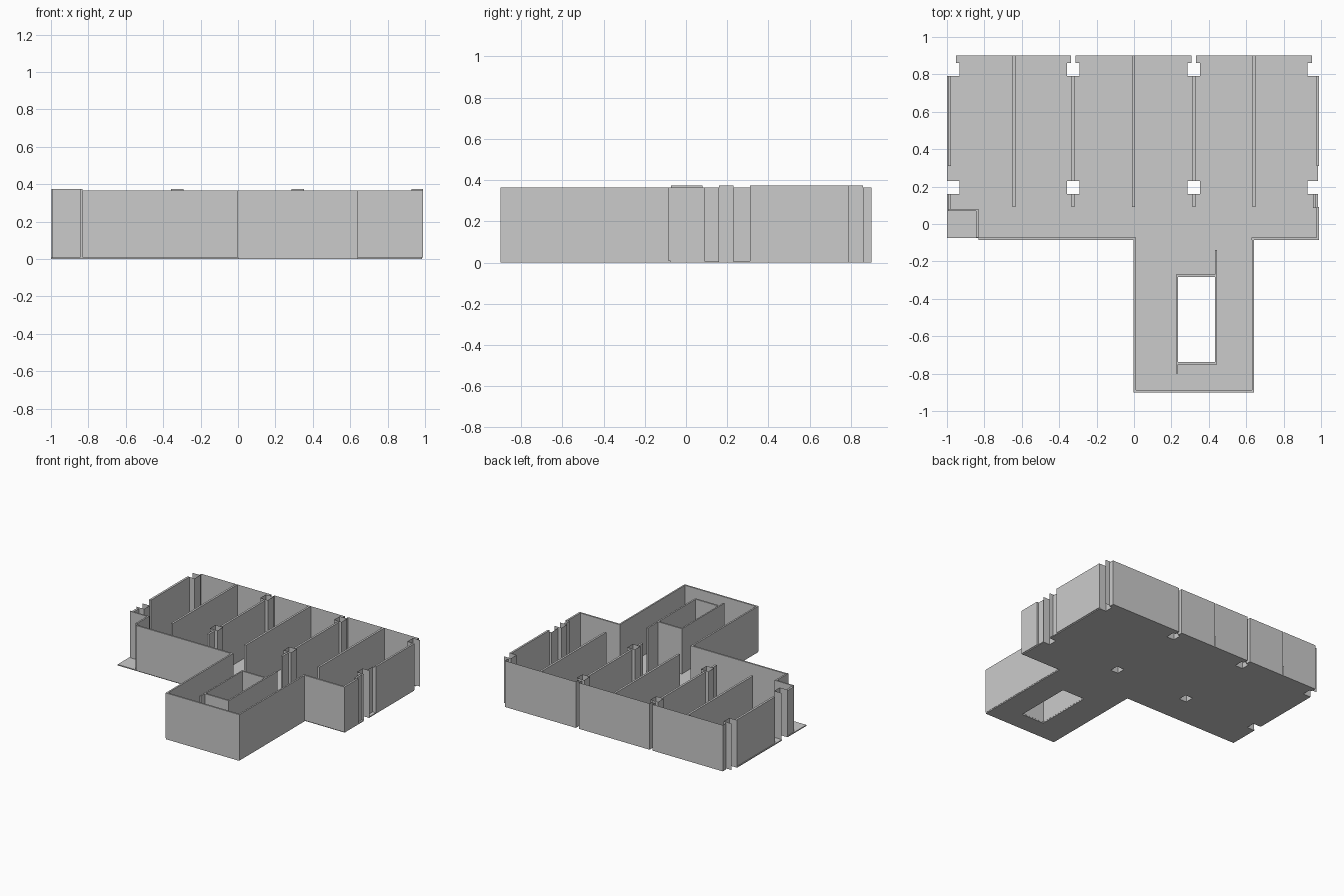
import bpy, bmesh

if "Cube" in bpy.data.objects:
    bpy.data.objects.remove(bpy.data.objects["Cube"])

BASE, WALL, TALL = 0.008, 0.365, 0.375


def make(name, bm):
    bmesh.ops.remove_doubles(bm, verts=bm.verts, dist=1e-5)
    me = bpy.data.meshes.new(name)
    bm.to_mesh(me)
    bm.free()
    ob = bpy.data.objects.new(name, me)
    bpy.context.collection.objects.link(ob)
    return ob


def box(name, x0, x1, y0, y1, top=WALL):
    bm = bmesh.new()
    bmesh.ops.create_cube(bm, size=1)
    for v in bm.verts:
        v.co = (x1 if v.co.x > 0 else x0, y1 if v.co.y > 0 else y0,
                top if v.co.z > 0 else BASE)
    return make(name, bm)


def sheet(name, pts, top=WALL, closed=False):
    """Upright sheet following a plan outline."""
    bm = bmesh.new()
    lo = [bm.verts.new((x, y, BASE)) for x, y in pts]
    hi = [bm.verts.new((x, y, top)) for x, y in pts]
    n = len(pts)
    for i in range(n if closed else n - 1):
        j = (i + 1) % n
        bm.faces.new((lo[i], lo[j], hi[j], hi[i]))
    return make(name, bm)


# Floor plan: two rectangles minus column shafts and stairwell
areas = [(-1, 0.985, -0.075, 0.9), (0, 0.64, -0.9, -0.075)]
holes = [(0.235, 0.432, -0.738, -0.282)]
for y0, y1 in ((0.16, 0.23), (0.79, 0.86)):
    for x0, x1 in ((-1, -0.932), (-0.358, -0.292), (0.287, 0.353), (0.928, 0.985)):
        holes.append((x0, x1, y0, y1))
for x0, x1 in ((-1, -0.952), (-0.337, -0.312), (0.307, 0.332), (0.952, 0.985)):
    holes.append((x0, x1, 0.86, 0.9))

rects = areas + holes
xs = sorted({v for r in rects for v in r[:2]})
ys = sorted({v for r in rects for v in r[2:]})
inside = lambda r, x, y: r[0] < x < r[1] and r[2] < y < r[3]
bm = bmesh.new()
for x0, x1 in zip(xs, xs[1:]):
    for y0, y1 in zip(ys, ys[1:]):
        cx, cy = (x0 + x1) / 2, (y0 + y1) / 2
        if any(inside(r, cx, cy) for r in areas) and not any(inside(r, cx, cy) for r in holes):
            bm.faces.new([bm.verts.new((x, y, BASE)) for x, y in
                          ((x0, y0), (x1, y0), (x1, y1), (x0, y1))])
floor = make("floor", bm)
thick = floor.modifiers.new("thickness", 'SOLIDIFY')
thick.thickness, thick.offset = BASE, -1

# Front walls and wing walls
box("front_wall_left", -0.832, 0.012, -0.085, -0.072)
box("front_wall_right", 0.628, 0.98, -0.085, -0.072)
box("wing_wall_left", -0.003, 0.01, -0.9, -0.085)
box("wing_wall_right", 0.63, 0.642, -0.9, -0.085)
box("wing_wall_front", 0.01, 0.63, -0.9, -0.887)

# Stairwell core
box("core_wall_left", 0.225, 0.236, -0.8, -0.27)
box("core_wall_right", 0.432, 0.444, -0.75, -0.14)
box("core_wall_back", 0.236, 0.432, -0.283, -0.27)
box("core_wall_front", 0.236, 0.432, -0.75, -0.737)

# Recessed entrance corner
box("entrance_wall_side", -0.845, -0.832, -0.072, 0.08, TALL)
box("entrance_wall_back", -0.995, -0.845, 0.07, 0.08, TALL)

# Side walls
box("left_wall_main", -0.995, -0.978, 0.31, 0.79, TALL)
box("left_wall_short", -0.995, -0.978, 0.08, 0.16)
box("right_wall_main", 0.975, 0.99, 0.31, 0.79, TALL)
box("right_wall_front", 0.975, 0.99, -0.085, 0.09)
box("right_wall_short", 0.957, 0.972, 0.085, 0.16)
sheet("right_wall_niche", [(0.985, 0.23), (0.957, 0.23), (0.957, 0.315), (0.985, 0.315)])

# Columns: open inner shafts, and edge shafts open to the outside
for y0, y1 in ((0.16, 0.23), (0.79, 0.86)):
    for x0, x1 in ((-0.358, -0.292), (0.287, 0.353)):
        sheet("column", [(x0, y0), (x1, y0), (x1, y1), (x0, y1)], TALL, True)
    for outer, inner in ((-0.998, -0.932), (0.988, 0.928)):
        sheet("edge_column", [(outer, y0), (inner, y0), (inner, y1), (outer, y1)], TALL)

# Partitions between the bays
for x in (-0.642, -0.002, 0.642):
    box("partition", x - 0.008, x + 0.008, 0.09, 0.9)
for x in (-0.325, 0.32):
    box("partition_front", x - 0.008, x + 0.008, 0.09, 0.16)
    box("partition_middle", x - 0.008, x + 0.008, 0.23, 0.79)

# Back wall panels, turning in to meet the columns where they end
ends = [-0.952, -0.651, -0.633, -0.337, -0.312, -0.011, 0.007, 0.307, 0.332, 0.633, 0.651, 0.952]
returns = (-0.952, -0.337, -0.312, 0.307, 0.332, 0.952)
for a, b in zip(ends[::2], ends[1::2]):
    pts = [(a, 0.9), (b, 0.9)]
    if a in returns:
        pts.insert(0, (a, 0.86))
    if b in returns:
        pts.append((b, 0.86))
    sheet("back_panel", pts)
